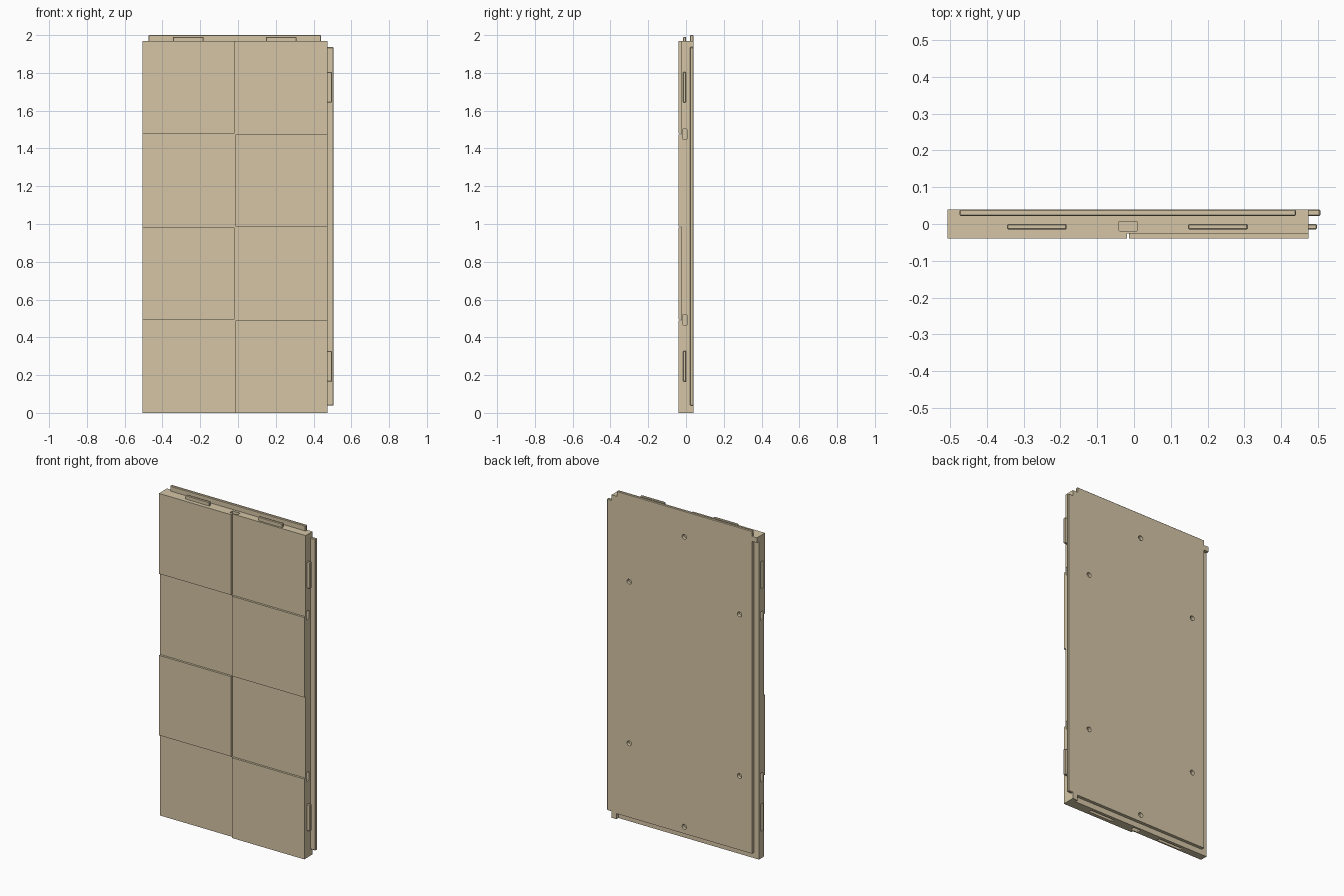
import bpy, bmesh, math
from mathutils import Matrix

if "Cube" in bpy.data.objects:
    bpy.data.objects.remove(bpy.data.objects["Cube"])

X0, X1, XM = -0.506, 0.474, -0.016     # panel left, right, centre
H, Y = 1.968, 0.039                    # panel height, half thickness
YR = -0.026                            # recessed tile face
PITCH, GAP = H / 4, 0.0025
sand = bpy.data.materials.new("sand")
sand.diffuse_color = (0.66, 0.56, 0.38, 1)
sand.use_nodes = True
sand.node_tree.nodes["Principled BSDF"].inputs["Base Color"].default_value = sand.diffuse_color


def box(name, x, y, z, bevel=0.0, axis=None, segments=1):
    """Box from ranges; bevel all edges, or only those parallel to an axis."""
    bm = bmesh.new()
    bmesh.ops.create_cube(bm, size=1)
    for v in bm.verts:
        for i, (a, b) in enumerate((x, y, z)):
            v.co[i] = b if v.co[i] > 0 else a
    if bevel:
        edges = [e for e in bm.edges if axis is None or
                 abs(e.verts[0].co[axis] - e.verts[1].co[axis]) > 1e-6]
        bmesh.ops.bevel(bm, geom=edges, offset=bevel, segments=segments,
                        profile=0.5, affect='EDGES')
    return finish(name, bm)


def finish(name, bm):
    me = bpy.data.meshes.new(name)
    bm.to_mesh(me)
    bm.free()
    me.materials.append(sand)
    ob = bpy.data.objects.new(name, me)
    bpy.context.collection.objects.link(ob)
    return ob


def cut(target, cutter):
    mod = target.modifiers.new("cut", 'BOOLEAN')
    mod.operation, mod.solver, mod.object = 'DIFFERENCE', 'EXACT', cutter
    bpy.context.view_layer.objects.active = target
    bpy.ops.object.modifier_apply(modifier=mod.name)
    bpy.data.objects.remove(cutter)


# panel core
core = box("panel_core", (X0, X1), (YR, Y), (0, H))

# back rebates along the left and bottom edges
cut(core, box("cutter", (X0 - 0.05, X0 + 0.034), (0.02, 0.1), (-0.05, 1.937)))
cut(core, box("cutter", (X0 - 0.05, 0.442), (0.02, 0.1), (-0.05, 0.034)))

# matching tongues on the right and top edges
box("side_tongue", (X1 - 0.01, 0.506), (0.022, Y), (0.038, 1.936), 0.003)
box("top_tongue", (-0.474, 0.44), (0.022, Y), (H - 0.01, 2.0), 0.003)

# tenons, with sockets on the opposite edges
for z in ((0.165, 0.328), (1.643, 1.805)):
    box("side_tenon", (X1 - 0.01, 0.497), (-0.015, 0), z, 0.003)
    cut(core, box("cutter", (X0 - 0.05, X0 + 0.025), (-0.017, 0.002),
                  (z[0] - 0.002, z[1] + 0.002)))
for x in ((-0.345, -0.183), (0.147, 0.309)):
    box("top_tenon", x, (-0.015, 0), (H - 0.01, 1.991), 0.003)
    cut(core, box("cutter", (x[0] - 0.002, x[1] + 0.002), (-0.017, 0.002),
                  (-0.05, 0.025)))

# small rounded clip pockets on all four edges
PY = (-0.019, 0.007)
for z in (PITCH, 3 * PITCH):
    for x in (X0, X1):
        cut(core, box("cutter", (x - 0.02, x + 0.02), PY,
                      (z - 0.026, z + 0.026), 0.004, 0, 2))
for z in (0, H):
    cut(core, box("cutter", (XM - 0.026, XM + 0.026), PY,
                  (z - 0.02, z + 0.02), 0.004, 2, 2))

# round screw holes in the back
spots = [(XM + s * 0.372, z) for s in (-1, 1) for z in (0.485, 1.47)]
for x, z in spots + [(XM, 0.076), (XM, 1.843)]:
    bm = bmesh.new()
    bmesh.ops.create_cone(bm, cap_ends=True, segments=24, radius1=0.015,
                          radius2=0.015, depth=0.04,
                          matrix=Matrix.Translation((x, Y, z)) @
                          Matrix.Rotation(math.pi / 2, 4, 'X'))
    cut(core, finish("cutter", bm))

# raised checker tiles on the front
for row in range(4):
    right = row % 2 == 0
    xr = (XM + GAP, X1) if right else (X0, XM - GAP)
    z0 = row * PITCH + (GAP if row > 0 else 0)
    z1 = (row + 1) * PITCH - (GAP if row < 3 else 0)
    box("raised_tile", xr, (-Y, YR), (z0, z1))
